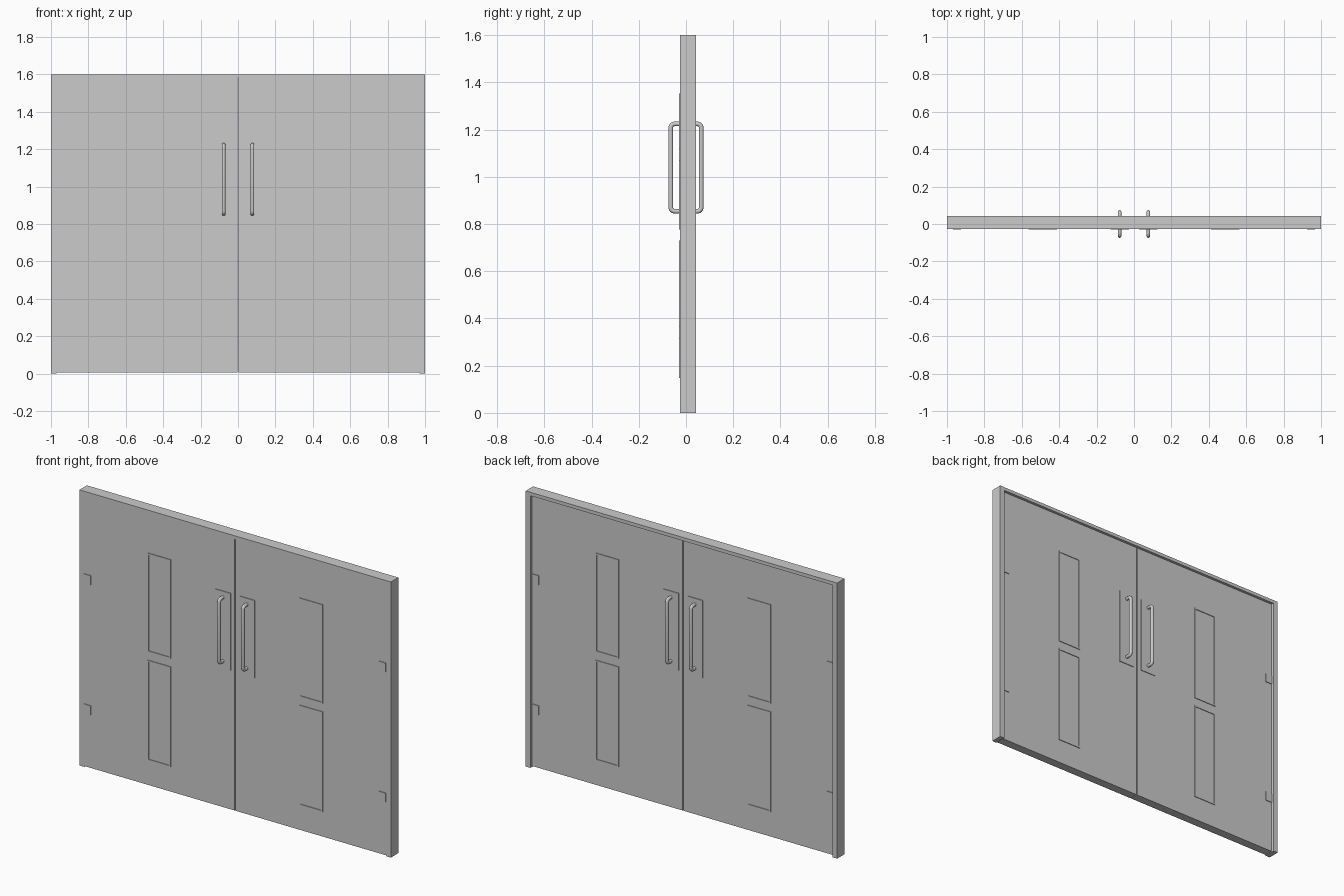
import bpy, bmesh, math
from mathutils import Matrix, Vector

if "Cube" in bpy.data.objects:
    bpy.data.objects.remove(bpy.data.objects["Cube"])

FACE = 0.026          # half thickness of the door leaves


def boxes(name, specs):
    """One object made of boxes given as (x0, x1, y0, y1, z0, z1)."""
    bm = bmesh.new()
    for x0, x1, y0, y1, z0, z1 in specs:
        c = Vector(((x0 + x1) / 2, (y0 + y1) / 2, (z0 + z1) / 2))
        s = (abs(x1 - x0), abs(y1 - y0), abs(z1 - z0), 1)
        bmesh.ops.create_cube(bm, size=1, matrix=Matrix.Translation(c) @ Matrix.Diagonal(s))
    me = bpy.data.meshes.new(name)
    bm.to_mesh(me)
    bm.free()
    ob = bpy.data.objects.new(name, me)
    bpy.context.collection.objects.link(ob)
    return ob


def plate(name, x0, x1, z0, z1, sx, sy, t=0.004):
    """Thin raised plate on one side of one leaf."""
    return boxes(name, [(sx * x0, sx * x1, sy * FACE, sy * (FACE + t), z0, z1)])


def rim(name, x0, x1, z0, z1, sx, sy, w=0.008, t=0.004):
    """Thin raised rectangular border around a window."""
    y0, y1 = sy * FACE, sy * (FACE + t)
    rects = [(x0, x0 + w, z0, z1), (x1 - w, x1, z0, z1),
             (x0 + w, x1 - w, z0, z0 + w), (x0 + w, x1 - w, z1 - w, z1)]
    return boxes(name, [(sx * a, sx * b, y0, y1, c, d) for a, b, c, d in rects])


def handle(name, x, sy, z0=0.854, z1=1.224, out=0.0645, r=0.0098, bend=0.016):
    """Pull handle: round bar with two bent ends."""
    pts = [(FACE, z1)]
    for k in range(5):
        a = math.pi / 2 * (1 - k / 4)
        pts.append((out - bend + bend * math.cos(a), z1 - bend + bend * math.sin(a)))
    pts += [(y, z0 + z1 - z) for y, z in reversed(pts)]
    cu = bpy.data.curves.new(name, 'CURVE')
    cu.dimensions = '3D'
    cu.bevel_depth = r
    cu.bevel_resolution = 4
    cu.use_fill_caps = True
    sp = cu.splines.new('POLY')
    sp.points.add(len(pts) - 1)
    for p, (y, z) in zip(sp.points, pts):
        p.co = (x, sy * y, z, 1)
    ob = bpy.data.objects.new(name, cu)
    bpy.context.collection.objects.link(ob)
    bpy.ops.object.select_all(action='DESELECT')
    ob.select_set(True)
    bpy.context.view_layer.objects.active = ob
    bpy.ops.object.convert(target='MESH')
    bpy.ops.object.shade_smooth_by_angle(angle=math.radians(40))


# Door frame: two jambs and a head, deeper than the leaves at the back
boxes("door_frame_head", [(-1, 1, -FACE, 0.042, 1.58, 1.6)])
for sx, side in ((-1, "left"), (1, "right")):
    boxes(f"{side}_jamb", [(sx * 0.97, sx, -FACE, 0.042, 0, 1.58)])
    # Door leaf, with a narrow gap at the middle
    boxes(f"{side}_leaf", [(sx * 0.003, sx * 0.97, -FACE, FACE, 0.005, 1.58)])
    for sy, face in ((-1, "front"), (1, "back")):
        tag = f"{side}_{face}"
        # Window borders
        rim(f"{tag}_upper_window_rim", 0.413, 0.563, 0.777, 1.352, sx, sy)
        rim(f"{tag}_lower_window_rim", 0.413, 0.563, 0.148, 0.73, sx, sy)
        # Handle with its backing plate
        plate(f"{tag}_handle_plate", 0.028, 0.126, 0.81, 1.26, sx, sy)
        handle(f"{tag}_handle", sx * 0.077, sy)
        # Hinge plates
        for z, level in ((0.315, "lower"), (1.07, "upper")):
            plate(f"{tag}_{level}_hinge", 0.925, 0.969, z, z + 0.052, sx, sy)
